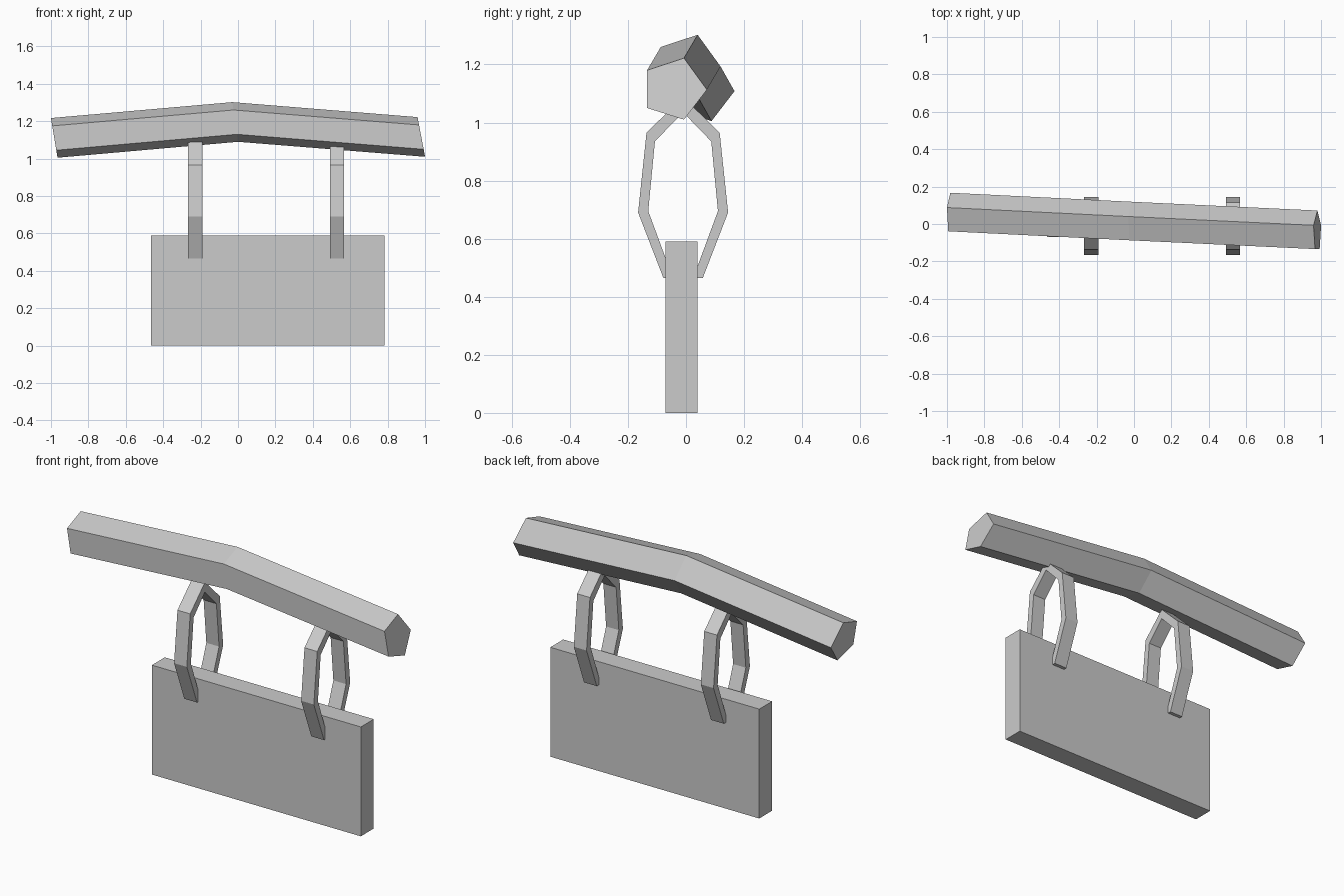
import bpy
import bmesh

cube = bpy.data.objects.get("Cube")
if cube:
    bpy.data.objects.remove(cube, do_unlink=True)

grey = bpy.data.materials.new("plain_grey")
grey.use_nodes = True
grey.diffuse_color = (0.6, 0.6, 0.6, 1)
grey.node_tree.nodes["Principled BSDF"].inputs["Base Color"].default_value = (0.6, 0.6, 0.6, 1)


def loft(name, rings):
    """Skin a row of matching rings and cap both ends, with flat faces."""
    bm = bmesh.new()
    rows = [[bm.verts.new(p) for p in ring] for ring in rings]
    n = len(rows[0])
    for a, b in zip(rows, rows[1:]):
        for i in range(n):
            j = (i + 1) % n
            bm.faces.new((a[i], a[j], b[j], b[i]))
    bm.faces.new(rows[0])
    bm.faces.new(rows[-1])
    bmesh.ops.recalc_face_normals(bm, faces=bm.faces)
    mesh = bpy.data.meshes.new(name)
    bm.to_mesh(mesh)
    bm.free()
    mesh.materials.append(grey)
    obj = bpy.data.objects.new(name, mesh)
    bpy.context.collection.objects.link(obj)
    return obj


# Hanging board
def board_ring(x):
    return [(x, -0.07, 0), (x, 0.04, 0), (x, 0.04, 0.59), (x, -0.07, 0.59)]


loft("sign_board", [board_ring(-0.465), board_ring(0.782)])

# Bent five-sided beam: offsets from the ridge, then ridge position and lean per section
pentagon = [(0, 0), (0.079, -0.109), (0, -0.212), (-0.127, -0.172), (-0.127, -0.042)]
sections = [(-1.0, 0.088, 1.217, 0.165), (-0.03, 0.04, 1.302, 0.14), (0.96, -0.007, 1.222, 0.19)]
loft("beam", [[(x - lean * dz, y + dy, z + dz) for dy, dz in pentagon]
              for x, y, z, lean in sections])

# Hanger loops: half profile as (outer, inner) pairs of half-width and height
half = [((0.068, 0.465), (0.035, 0.465)),
        ((0.155, 0.69), (0.12, 0.695)),
        ((0.126, 0.965), (0.097, 0.935))]
crown = ((0, 1.088), (0, 1.035))
MID_Y = -0.01
arch = [[(-w, z) for w, z in pair] for pair in half] + [crown] + half[::-1]


def hanger(name, x):
    rings = []
    for (oy, oz), (iy, iz) in arch:
        rings.append([(x - 0.038, MID_Y + oy, oz), (x + 0.038, MID_Y + oy, oz),
                      (x + 0.038, MID_Y + iy, iz), (x - 0.038, MID_Y + iy, iz)])
    return loft(name, rings)


hanger("right_hanger_loop", -0.228)
hanger("left_hanger_loop", 0.53)
